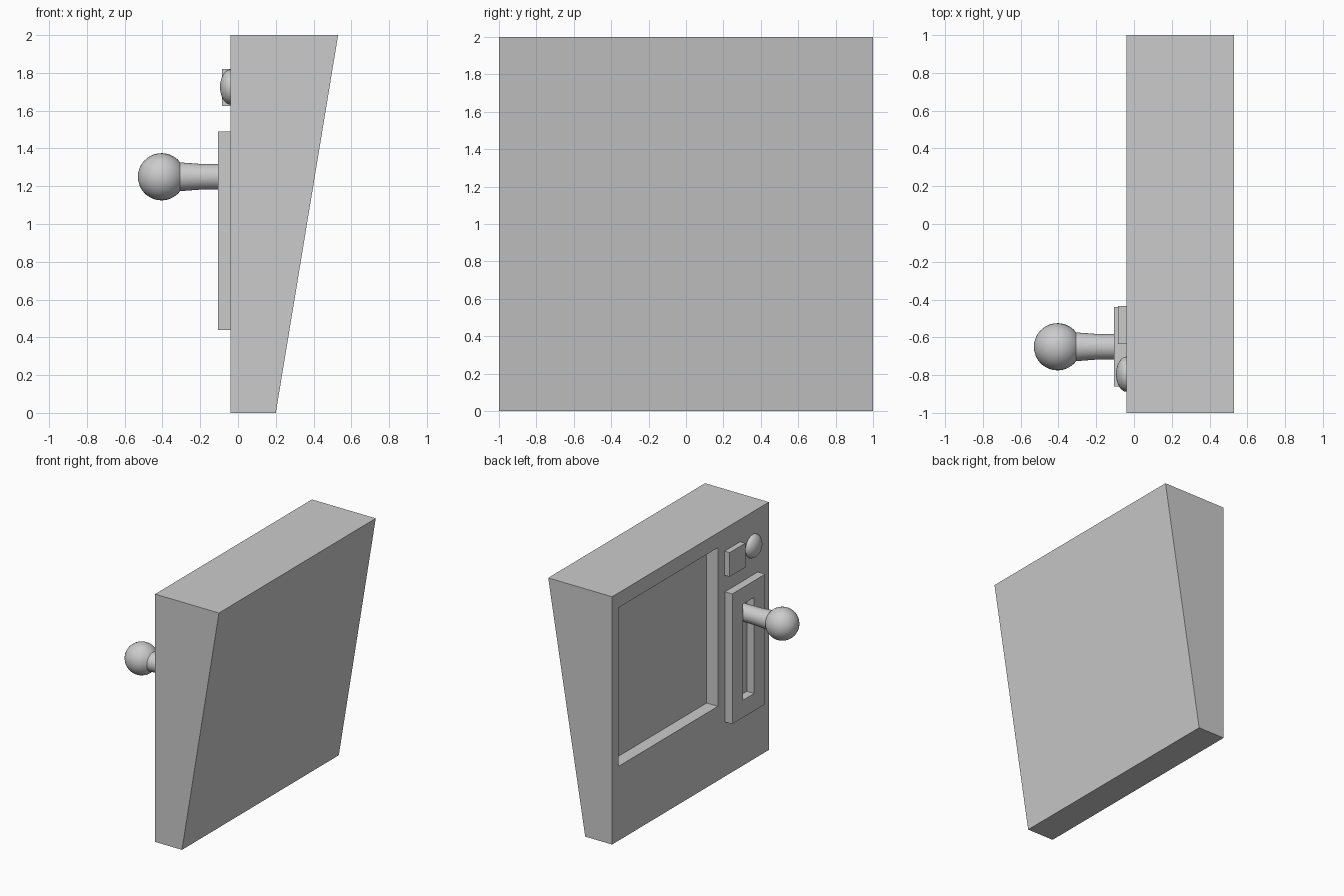
import bpy, bmesh, math
from mathutils import Matrix

if "Cube" in bpy.data.objects:
    bpy.data.objects.remove(bpy.data.objects["Cube"])


def make_object(name, bm):
    bmesh.ops.recalc_face_normals(bm, faces=bm.faces)
    mesh = bpy.data.meshes.new(name)
    bm.to_mesh(mesh)
    bm.free()
    ob = bpy.data.objects.new(name, mesh)
    bpy.context.collection.objects.link(ob)
    return ob


def box(name, x, y, z):
    bm = bmesh.new()
    size = [b - a for a, b in (x, y, z)]
    mid = [(a + b) / 2 for a, b in (x, y, z)]
    bmesh.ops.create_cube(bm, size=1, matrix=Matrix.Translation(mid) @ Matrix.Diagonal((*size, 1)))
    return make_object(name, bm)


def cut(target, cutter):
    mod = target.modifiers.new("cut", 'BOOLEAN')
    mod.operation = 'DIFFERENCE'
    mod.solver = 'EXACT'
    mod.object = cutter
    cutter.hide_render = True
    cutter.hide_set(True)


def lathe(name, profile, y, z, steps=32):
    """Spin (x, radius) points around an axis parallel to x."""
    bm = bmesh.new()
    verts = [bm.verts.new((x, y, z + r)) for x, r in profile]
    edges = [bm.edges.new(p) for p in zip(verts, verts[1:])]
    bmesh.ops.spin(bm, geom=verts + edges, cent=(0, y, z), axis=(1, 0, 0),
                   angle=2 * math.pi, steps=steps)
    bmesh.ops.remove_doubles(bm, verts=bm.verts, dist=1e-4)
    ob = make_object(name, bm)
    bpy.ops.object.select_all(action='DESELECT')
    ob.select_set(True)
    bpy.context.view_layer.objects.active = ob
    bpy.ops.object.shade_smooth_by_angle(angle=math.radians(35))
    return ob


FACE = -0.04  # x of the panel face

# Wedge-shaped housing with a slanted back
bm = bmesh.new()
side = bm.faces.new([bm.verts.new((x, -1, z)) for x, z in
                     ((FACE, 0), (0.2, 0), (0.53, 2), (FACE, 2))])
ext = bmesh.ops.extrude_face_region(bm, geom=[side], use_keep_orig=True)
bmesh.ops.translate(bm, vec=(0, 2, 0),
                    verts=[v for v in ext["geom"] if isinstance(v, bmesh.types.BMVert)])
housing = make_object("housing", bm)

# Square screen recess
cut(housing, box("screen_cutter", (FACE - 0.2, FACE + 0.1), (-0.35, 0.92), (0.60, 1.88)))

# Lever plate with its slot
plate = box("lever_plate", (-0.105, FACE), (-0.86, -0.44), (0.44, 1.49))
cut(plate, box("slot_cutter", (-0.3, 0.1), (-0.72, -0.58), (0.58, 1.355)))

# Square button
box("square_button", (-0.085, FACE), (-0.635, -0.435), (1.625, 1.82))

# Domed round button
dome = [(FACE - 0.055 * math.cos(a), 0.093 * math.sin(a))
        for a in (math.pi / 2 * i / 8 for i in range(9))]
lathe("round_button", dome + [(FACE, 0)], -0.795, 1.725)

# Lever: flared stem running into a ball
start = math.asin(0.076 / 0.125)
ball = [(-0.405 + 0.125 * math.cos(a), 0.125 * math.sin(a))
        for a in (start + (math.pi - start) * i / 14 for i in range(15))]
lathe("lever", [(FACE, 0), (FACE, 0.067), (-0.2, 0.068), (-0.305, 0.076)] + ball, -0.65, 1.25)
